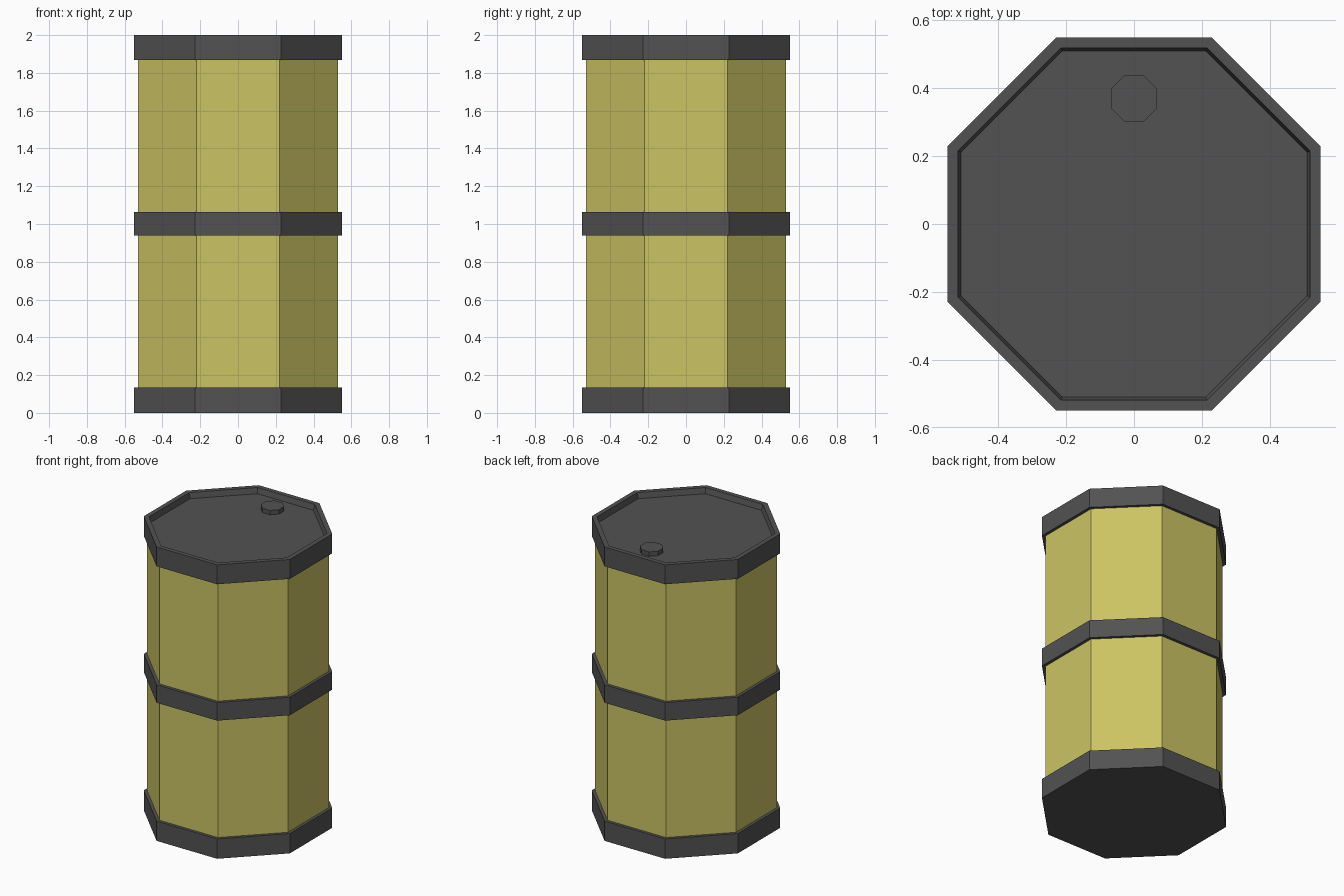
import bpy, bmesh, math

if "Cube" in bpy.data.objects:
    bpy.data.objects.remove(bpy.data.objects["Cube"])


def material(name, rgb):
    m = bpy.data.materials.new(name)
    m.diffuse_color = (*rgb, 1)
    m.use_nodes = True
    m.node_tree.nodes["Principled BSDF"].inputs["Base Color"].default_value = m.diffuse_color
    return m


YELLOW = material("dull yellow paint", (0.60, 0.55, 0.125))
GREY = material("dark grey metal", (0.085, 0.085, 0.085))


def octagon_part(name, profile, mat, centre=(0, 0)):
    """Loft octagonal rings through (apothem, z) points and cap both ends."""
    bm = bmesh.new()
    rings = []
    for apothem, z in profile:
        r = apothem / math.cos(math.pi / 8)
        rings.append([bm.verts.new((centre[0] + r * math.cos((i + 0.5) * math.pi / 4),
                                    centre[1] + r * math.sin((i + 0.5) * math.pi / 4), z))
                      for i in range(8)])
    for low, high in zip(rings, rings[1:]):
        for i in range(8):
            j = (i + 1) % 8
            bm.faces.new((low[i], low[j], high[j], high[i]))
    bm.faces.new(rings[0][::-1])
    bm.faces.new(rings[-1])
    bmesh.ops.recalc_face_normals(bm, faces=bm.faces)
    mesh = bpy.data.meshes.new(name)
    bm.to_mesh(mesh)
    bm.free()
    mesh.materials.append(mat)
    ob = bpy.data.objects.new(name, mesh)
    bpy.context.collection.objects.link(ob)
    return ob


# Painted drum wall in two halves, each tucked slightly into the bands
for name, z0, z1 in (("lower_wall", 0.12, 0.96), ("upper_wall", 1.04, 1.88)):
    octagon_part(name, [(0.53, z0), (0.53, z1)], YELLOW)

# Bottom and middle bands
octagon_part("bottom_band", [(0.55, 0), (0.55, 0.135)], GREY)
octagon_part("middle_band", [(0.55, 0.94), (0.55, 1.063)], GREY)

# Top band with recessed lid
octagon_part("top_band_and_lid",
             [(0.55, 1.868), (0.55, 2.0), (0.519, 2.0), (0.51, 1.962)], GREY)

# Filler cap on the lid
octagon_part("filler_cap", [(0.068, 1.95), (0.068, 1.992)], GREY, (0, 0.37))
